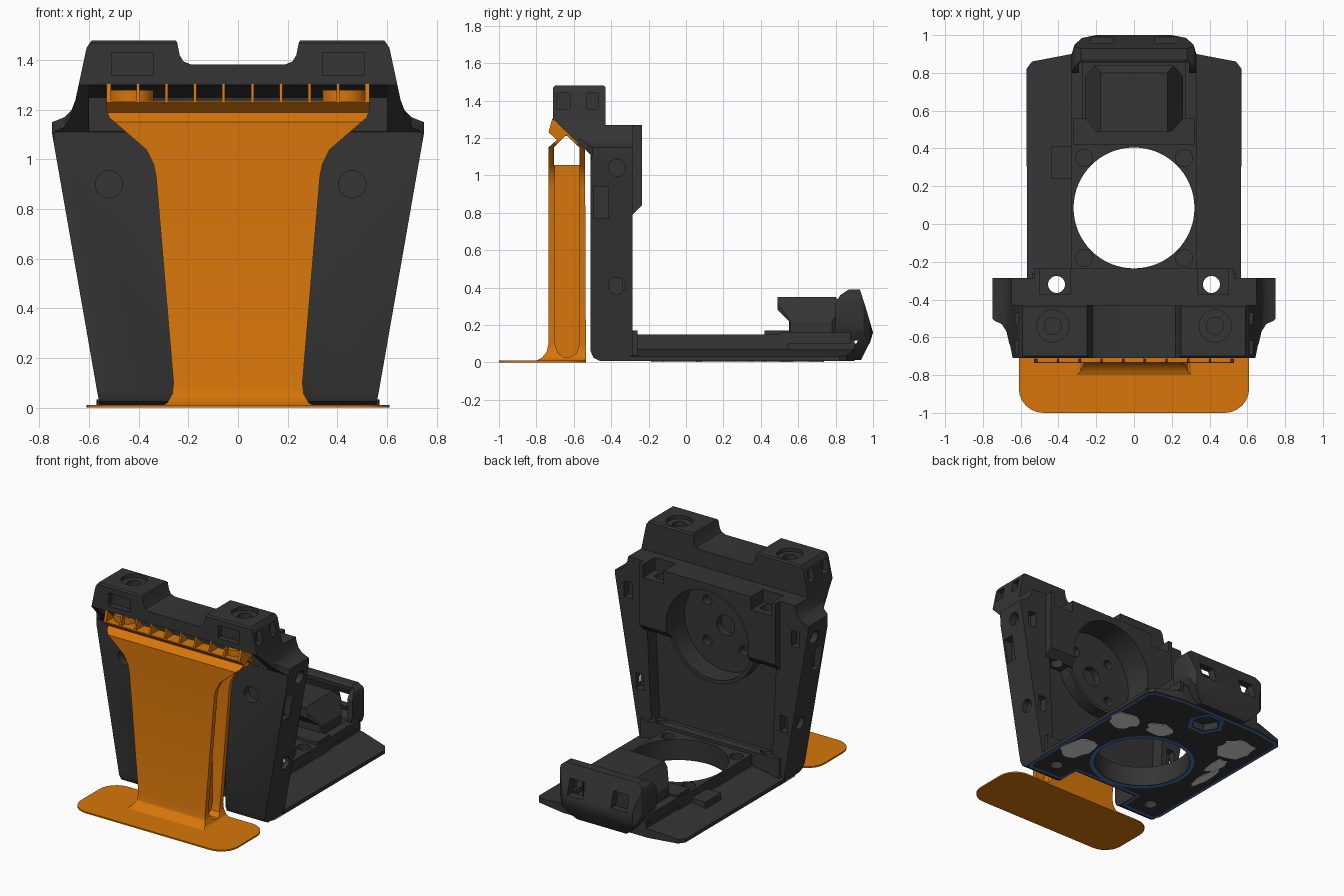
import bpy, bmesh, math, random

if "Cube" in bpy.data.objects:
    bpy.data.objects.remove(bpy.data.objects["Cube"])


def material(name, rgb):
    m = bpy.data.materials.new(name)
    m.use_nodes = True
    m.diffuse_color = (*rgb, 1)
    m.node_tree.nodes["Principled BSDF"].inputs["Base Color"].default_value = (*rgb, 1)
    return m


DARK = material("charcoal", (0.035, 0.035, 0.035))
ORANGE = material("orange", (0.68, 0.18, 0.003))
GREY = material("light_grey", (0.72, 0.72, 0.72))
BLUE = material("blue", (0.06, 0.17, 0.48))


def add_object(name, bm, mat):
    me = bpy.data.meshes.new(name)
    bm.to_mesh(me)
    bm.free()
    me.materials.append(mat)
    ob = bpy.data.objects.new(name, me)
    bpy.context.scene.collection.objects.link(ob)
    return ob


def prism(name, axis, pts, lo, hi, mat=DARK):
    """Extrude a 2D outline along an axis, from lo to hi."""
    place = {"x": lambda p, d: (d, p[0], p[1]),
             "y": lambda p, d: (p[0], d, p[1]),
             "z": lambda p, d: (p[0], p[1], d)}[axis]
    bm = bmesh.new()
    a = [bm.verts.new(place(p, lo)) for p in pts]
    b = [bm.verts.new(place(p, hi)) for p in pts]
    bm.faces.new(a)
    bm.faces.new(b[::-1])
    for i in range(len(pts)):
        j = (i + 1) % len(pts)
        bm.faces.new((a[i], b[i], b[j], a[j]))
    bmesh.ops.recalc_face_normals(bm, faces=bm.faces)
    return add_object(name, bm, mat)


def sym(half):
    return half + [(-x, y) for x, y in reversed(half)]


def circle(x, y, r, n=32, squash=1):
    return [(x + r * math.cos(math.tau * i / n), y + r * squash * math.sin(math.tau * i / n))
            for i in range(n)]


def rect(x0, x1, y0, y1, r=0):
    if not r:
        return [(x0, y0), (x1, y0), (x1, y1), (x0, y1)]
    pts = []
    for cx, cy, q in ((x1 - r, y1 - r, 0), (x0 + r, y1 - r, 1), (x0 + r, y0 + r, 2), (x1 - r, y0 + r, 3)):
        for i in range(7):
            t = (q + i / 6) * math.pi / 2
            pts.append((cx + r * math.cos(t), cy + r * math.sin(t)))
    return pts


def combine(ob, tools, op="DIFFERENCE"):
    for t in tools:
        m = ob.modifiers.new("bool", "BOOLEAN")
        m.operation, m.object, m.solver = op, t, "EXACT"
    bpy.context.view_layer.update()
    dg = bpy.context.evaluated_depsgraph_get()
    me = bpy.data.meshes.new_from_object(ob.evaluated_get(dg))
    ob.modifiers.clear()
    ob.data = me
    for t in tools:
        bpy.data.objects.remove(t)


def cutter(axis, pts, lo, hi):
    return prism("cutter", axis, pts, lo, hi)


# Upright wall with hood: side profile crossed with front and top outlines
side = [(-0.70, 1.48), (-0.44, 1.48), (-0.43, 1.47), (-0.43, 1.27), (-0.285, 1.27), (-0.285, 0.008),
        (-0.46, 0.008), (-0.495, 0.025), (-0.51, 0.06), (-0.51, 1.11), (-0.71, 1.30), (-0.71, 1.47)]
front = sym([(0.555, 0), (0.57, 0.08), (0.75, 1.11), (0.75, 1.15), (0.70, 1.17), (0.67, 1.20),
             (0.655, 1.24), (0.61, 1.45), (0.59, 1.48), (0.59, 1.5), (0.26, 1.5), (0.245, 1.47),
             (0.235, 1.42), (0.22, 1.395), (0.19, 1.383)])
above = sym([(0.76, 0), (0.76, -0.49), (0.74, -0.512), (0.70, -0.53), (0.675, -0.57), (0.64, -0.72)])
frame = prism("frame", "x", side, -0.8, 0.8)
combine(frame, [cutter("y", front, -0.8, 0), cutter("z", above, -0.1, 1.6)], "INTERSECT")

# Cavity under the hood and recessed channel in the rear of the wall
combine(frame, [cutter("x", [(-0.512, 1.05), (-0.512, 1.25), (-0.69, 1.30), (-0.9, 1.30), (-0.9, 1.05)],
                       -0.6, 0.6),
                cutter("y", sym([(0.47, 0.15), (0.50, 0.79)]), -0.38, 0)])

# Thick upper block, cup rim, tapered floor plate, raised deck
floor = prism("floor_plate", "y", sym([(0.57, 0.008), (0.57, 0.032), (0.34, 0.07)]), -0.30, 0.95)
combine(floor, [cutter("z", sym([(0.565, -0.35), (0.57, 0.82), (0.54, 0.86), (0.33, 0.90)]), 0, 0.2)],
        "INTERSECT")
combine(frame, [
    cutter("x", [(-0.40, 1.27), (-0.235, 1.27), (-0.235, 0.84), (-0.285, 0.79), (-0.40, 0.79)], -0.53, 0.53),
    cutter("y", circle(0, 0.9, 0.345, 64), -0.40, -0.29),
    floor,
    cutter("z", rect(-0.33, 0.33, -0.31, 0.55), 0.05, 0.15),
    cutter("z", rect(-0.32, 0.32, 0.5, 0.90), 0.05, 0.125),
    cutter("z", rect(-0.54, 0.54, -0.32, -0.26), 0.02, 0.17),
], "UNION")

# Round cup, floor opening, sloped front channel
cuts = [cutter("y", circle(0, 0.9, 0.32, 64), -0.44, 0),
        cutter("y", circle(0, 0.9, 0.07), -0.49, 0),
        cutter("z", circle(0, 0.085, 0.32, 64), -0.1, 0.5),
        cutter("x", [(-0.30, -0.1), (-0.30, 0.10), (-0.395, 0.14), (-0.42, 0.34), (-0.52, 0.50),
                     (-0.7, 0.50), (-0.7, -0.1)], -0.26, 0.26),
        cutter("z", circle(0, 0.75, 0.10, 6), -0.1, 0.06)]
for i in range(4):
    t = math.pi / 4 + i * math.pi / 2
    cuts.append(cutter("y", circle(0.2 * math.cos(t), 0.9 + 0.2 * math.sin(t), 0.035, 16), -0.49, 0))

# Screw holes, lug and nut pockets, and windows on both sides
for s in (-1, 1):
    def both(a, b):
        return min(s * a, s * b), max(s * a, s * b)

    cuts += [cutter("z", circle(s * 0.43, -0.54, 0.085), 1.455, 1.6),
             cutter("z", circle(s * 0.43, -0.54, 0.045), 1.38, 1.6),
             cutter("z", circle(s * 0.41, -0.32, 0.045), -0.1, 1.6),
             cutter("z", rect(*both(0.34, 0.50), -0.37, 0), 1.18, 1.5),
             cutter("y", rect(*both(0.34, 0.51), 1.34, 1.43), -0.8, -0.67),
             cutter("y", rect(*both(0.53, 0.59), 0.36, 0.47), -0.34, 0),
             cutter("y", rect(*both(0.62, 0.68), 0.98, 1.09), -0.34, 0),
             cutter("x", rect(-0.69, -0.62, 1.355, 1.44), *both(0.58, 0.9)),
             cutter("x", rect(-0.53, -0.47, 1.355, 1.44), *both(0.58, 0.9)),
             cutter("x", rect(-0.495, -0.415, 0.77, 0.94), *both(0.65, 0.9)),
             cutter("x", circle(-0.37, 1.04, 0.045), *both(0.69, 0.9)),
             cutter("x", circle(-0.37, 0.41, 0.045), *both(0.59, 0.9))]
    for y in (-0.18, 0.35):
        cuts.append(cutter("z", circle(s * 0.265, y, 0.045, 20), 0.06, 0.3))
for x in (-0.52, 0.46):
    cuts.append(cutter("y", circle(x, 0.9, 0.055), -0.7, -0.46))
combine(frame, cuts)

prism("deck_tab", "z", rect(-0.44, -0.32, 0.24, 0.41), 0.03, 0.10)

# Rear housing with overhanging front and bevelled corners
housing = prism("rear_housing", "x", [(0.55, 0.10), (0.55, 0.22), (0.49, 0.28), (0.49, 0.35),
                                      (0.80, 0.35), (0.84, 0.30), (0.84, 0.10)], -0.3, 0.3)
combine(housing, [cutter("z", sym([(0.19, 0.48), (0.26, 0.56), (0.26, 0.78), (0.20, 0.85)]), 0, 0.5),
                  cutter("y", sym([(0.26, 0), (0.26, 0.22), (0.17, 0.36)]), 0.4, 0.9)], "INTERSECT")
prism("housing_step", "z", rect(-0.32, 0.32, 0.42, 0.56), 0.10, 0.17)
for s, label in ((1, "left"), (-1, "right")):
    prism(label + "_housing_rail", "z", rect(min(s * 0.27, s * 0.33), max(s * 0.27, s * 0.33), 0.5, 0.88),
          0.1, 0.16)

# Curved rear latch with two openings
latch = prism("rear_latch", "x", [(0.80, 0.32), (0.825, 0.36), (0.87, 0.39), (0.93, 0.39), (0.965, 0.28),
                                  (1.0, 0.16), (0.985, 0.11), (0.935, 0.012), (0.83, 0.012),
                                  (0.80, 0.06)], -0.34, 0.34)
combine(latch, [cutter("z", sym([(0.33, 0.7), (0.33, 0.90), (0.315, 0.95), (0.275, 0.985), (0.2, 1.0)]),
                       0, 0.5),
                cutter("y", sym([(0.18, 0), (0.25, 0.06), (0.30, 0.13), (0.33, 0.20), (0.335, 0.31),
                                 (0.315, 0.365), (0.28, 0.391)]), 0.7, 1.1)], "INTERSECT")
combine(latch, [cutter("x", [(0.7, 0.10), (0.91, 0.10), (0.945, 0.16), (0.89, 0.345), (0.86, 0.35),
                             (0.84, 0.5), (0.7, 0.5)], -0.29, 0.29)]
        + [cutter("y", rect(x - 0.06, x + 0.06, 0.19, 0.30), 0.86, 1.1) for x in (-0.17, 0.17)])

# Orange stand: looped side profile crossed with flared front outline
stand = prism("stand", "x", [(-0.81, 0.005), (-0.77, 0.025), (-0.745, 0.055), (-0.735, 0.10),
                             (-0.735, 1.15), (-0.69, 1.19), (-0.735, 1.23), (-0.715, 1.305),
                             (-0.54, 1.145), (-0.535, 0.005)], -0.6, 0.6, ORANGE)
combine(stand, [prism("outline", "y", sym([(0.32, 0), (0.285, 0.02), (0.265, 0.055), (0.26, 0.10),
                                           (0.33, 0.93), (0.34, 0.98), (0.37, 1.04), (0.52, 1.17),
                                           (0.53, 1.2), (0.53, 1.4)]), -1, 0, ORANGE)], "INTERSECT")
slot = [(-0.70, 1.06), (-0.70, 0.10), (-0.685, 0.05), (-0.65, 0.025), (-0.62, 0.025),
        (-0.585, 0.05), (-0.57, 0.10), (-0.57, 1.06)]
stand_cuts = [prism("slot", "x", slot, a, b, ORANGE) for a, b in ((-0.7, -0.2), (0.2, 0.7))]
stand_cuts.append(prism("gap", "x", [(-0.705, 1.055), (-0.705, 1.15), (-0.64, 1.215), (-0.57, 1.15),
                                     (-0.57, 1.055)], -0.7, 0.7, ORANGE))
pitch = 1.036 / 9
for i in range(9):
    x = -0.518 + i * pitch
    stand_cuts.append(prism("comb", "z", rect(x + 0.006, x + pitch - 0.006, -0.8, -0.5), 1.235, 1.4, ORANGE))
combine(stand, stand_cuts)
prism("stand_foot", "z", rect(-0.61, 0.61, -1.0, -0.535, 0.13), 0, 0.01, ORANGE)
for x, label in ((0.43, "left"), (-0.43, "right")):
    prism(label + "_stand_peg", "z", circle(x, -0.61, 0.09), 1.21, 1.28, ORANGE)


# Thin inlays on the underside
def border(name, pts, width):
    bm = bmesh.new()
    f = bm.faces.new([bm.verts.new((x, y, 0.004)) for x, y in pts])
    f.normal_update()
    if f.normal.z > 0:
        f.normal_flip()
    bmesh.ops.inset_individual(bm, faces=[f], thickness=width)
    bmesh.ops.delete(bm, geom=[f], context="FACES")
    add_object(name, bm, BLUE)


border("edge_inlay", sym([(0.26, -0.28), (0.27, -0.44), (0.54, -0.45), (0.565, -0.40), (0.565, 0.81),
                          (0.53, 0.855), (0.33, 0.893)]), 0.022)
border("opening_inlay", circle(0, 0.085, 0.35, 64), 0.028)
border("pocket_inlay", circle(0, 0.75, 0.13, 6), 0.026)
random.seed(4)
for i, (x, y, r, q) in enumerate(((0.45, -0.05, 0.10, 1.7), (0.45, 0.43, 0.11, 1.0), (0.19, 0.49, 0.10, 0.8),
                                  (-0.37, 0.61, 0.13, 1.1), (-0.46, 0.20, 0.035, 4), (-0.41, 0.36, 0.05, 2))):
    outline = [(x + (px - x) * k, y + (py - y) * k) for px, py in circle(x, y, r, 16, q)
               for k in [random.uniform(0.75, 1.05)]]
    prism("underside_patch_%d" % (i + 1), "z", outline, 0.003, 0.009, GREY)

# Smooth round surfaces, keep edges crisp
for ob in [o for o in bpy.context.scene.objects if o.type == "MESH"]:
    bpy.ops.object.select_all(action="DESELECT")
    ob.select_set(True)
    bpy.context.view_layer.objects.active = ob
    bpy.ops.object.shade_smooth_by_angle(angle=math.radians(25))
